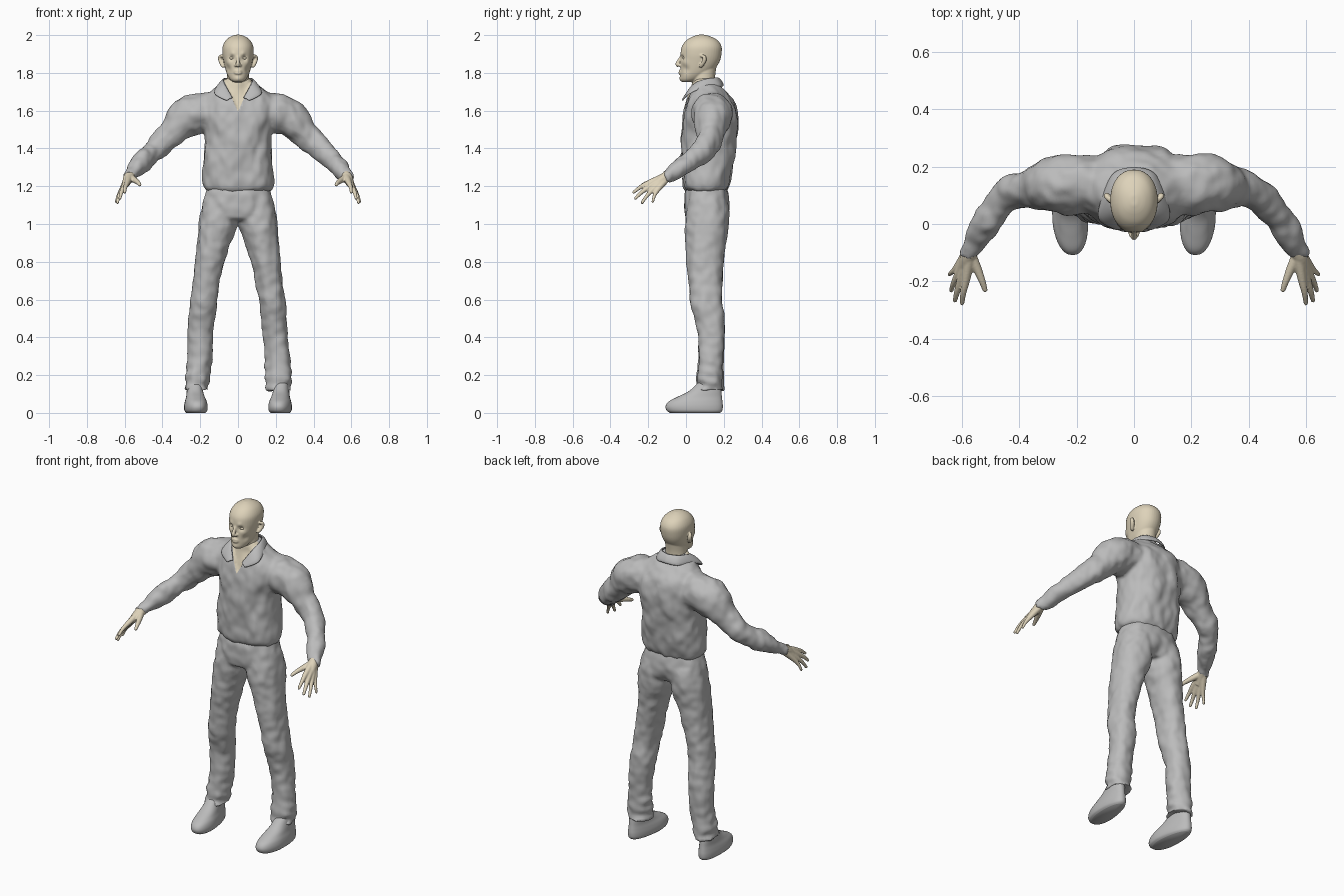
import bpy, bmesh, math
from mathutils import Vector, noise

if "Cube" in bpy.data.objects:
    bpy.data.objects.remove(bpy.data.objects["Cube"], do_unlink=True)


def make_material(name, colour):
    mat = bpy.data.materials.new(name)
    mat.use_nodes = True
    mat.diffuse_color = (*colour, 1)
    mat.node_tree.nodes["Principled BSDF"].inputs["Base Color"].default_value = (*colour, 1)
    return mat


cloth = make_material("grey cloth", (0.5, 0.5, 0.5))
skin = make_material("pale skin", (0.73, 0.65, 0.49))
SIDES = (1, -1)


def spline(keys, steps=5):
    """Smooth interpolation through tuples of any length."""
    pts = [keys[0], *keys, keys[-1]]
    out = []
    for a, b, c, d in zip(pts, pts[1:], pts[2:], pts[3:]):
        for k in range(steps):
            t = k / steps
            out.append([q + t / 2 * (r - p + t * (2 * p - 5 * q + 4 * r - s + t * (3 * (q - r) + s - p)))
                        for p, q, r, s in zip(a, b, c, d)])
    return out + [list(keys[-1])]


def loft(bm, rings):
    rows = [[bm.verts.new(p) for p in ring] for ring in rings]
    n = len(rows[0])
    for low, high in zip(rows, rows[1:]):
        for i in range(n):
            j = (i + 1) % n
            bm.faces.new((low[i], low[j], high[j], high[i]))
    bm.faces.new(rows[0][::-1])
    bm.faces.new(rows[-1])


def stack(bm, keys, side=1, power=2.3, n=40):
    """Level rings given as height, centre x, half width, front y, back y."""
    def bend(v):
        return math.copysign(abs(v) ** (2 / power), v)
    rings = []
    for z, cx, rx, front, back in spline(keys):
        angles = [2 * math.pi * i / n for i in range(n)]
        rings.append([(side * (cx + rx * bend(math.cos(a))),
                       (front + back) / 2 + (back - front) / 2 * bend(math.sin(a)), z) for a in angles])
    loft(bm, rings)


def tube(bm, keys, side=1, n=16):
    """Round limb through x, y, z, radius."""
    path = spline(keys)
    centres = [Vector((side * p[0], p[1], p[2])) for p in path]
    rings = []
    for i, (c, p) in enumerate(zip(centres, path)):
        along = centres[min(i + 1, len(path) - 1)] - centres[max(i - 1, 0)]
        turn = along.to_track_quat('Z', 'Y')
        rings.append([c + turn @ Vector((math.cos(a), math.sin(a), 0)) * p[3]
                      for a in (2 * math.pi * k / n for k in range(n))])
    loft(bm, rings)


def ball(bm, centre, size):
    made = bmesh.ops.create_uvsphere(bm, u_segments=20, v_segments=12, radius=1)["verts"]
    for v in made:
        v.co = Vector(centre) + v.co * Vector(size)


def bake(obj):
    bpy.context.view_layer.update()
    graph = bpy.context.evaluated_depsgraph_get()
    obj.data = bpy.data.meshes.new_from_object(obj.evaluated_get(graph))
    obj.modifiers.clear()


def finish(name, bm, mats, voxel=0, relax=0):
    """Fuse the pieces into one smooth skin."""
    bmesh.ops.recalc_face_normals(bm, faces=bm.faces[:])
    mesh = bpy.data.meshes.new(name)
    bm.to_mesh(mesh)
    bm.free()
    obj = bpy.data.objects.new(name, mesh)
    bpy.context.collection.objects.link(obj)
    if voxel:
        remesh = obj.modifiers.new("fuse", 'REMESH')
        remesh.mode = 'VOXEL'
        remesh.voxel_size = voxel
        soft = obj.modifiers.new("soften", 'SMOOTH')
        soft.factor, soft.iterations = 0.5, relax
        bake(obj)
    obj.data.materials.clear()
    for mat in mats:
        obj.data.materials.append(mat)
    obj.data.shade_smooth()
    return obj


def sculpt(obj, centre, radius, push):
    """Soft push, repeated on both sides."""
    for side in SIDES if centre[0] else (1,):
        c = Vector((side * centre[0], *centre[1:]))
        p = Vector((side * push[0], *push[1:]))
        for v in obj.data.vertices:
            v.co += p * math.exp(-(v.co - c).length_squared / radius ** 2)


def wrinkle(obj, scale, amount):
    normals = [v.normal.copy() for v in obj.data.vertices]
    for v, normal in zip(obj.data.vertices, normals):
        v.co += normal * noise.noise(v.co * Vector(scale)) * amount


# Shirt: torso and sleeves
bm = bmesh.new()
stack(bm, [(1.17, 0, .165, .005, .205), (1.195, 0, .185, -.012, .225), (1.25, 0, .19, -.018, .24),
           (1.4, 0, .175, -.022, .262), (1.5, 0, .18, -.022, .273), (1.6, 0, .2, -.012, .268),
           (1.66, 0, .19, .002, .245), (1.705, 0, .145, .02, .205), (1.745, 0, .085, .03, .175),
           (1.77, 0, .066, .042, .162)])
for s in SIDES:
    tube(bm, [(.08, .14, 1.6, .095), (.2, .14, 1.59, .105), (.28, .138, 1.555, .099), (.355, .125, 1.475, .073),
              (.43, .105, 1.405, .062), (.475, .06, 1.365, .057), (.53, -.02, 1.305, .049),
              (.575, -.095, 1.255, .036), (.58, -.108, 1.247, .034)], s, 28)
shirt = finish("shirt", bm, [cloth, skin], .011, 4)
wrinkle(shirt, (13, 9, 7), .012)
wrinkle(shirt, (25, 25, 18), .006)
sculpt(shirt, (.06, .27, 1.5), .06, (0, .012, 0))
sculpt(shirt, (0, .27, 1.5), .05, (0, -.014, 0))
sculpt(shirt, (.1, -.02, 1.55), .07, (0, -.006, 0))

# Open neck of the shirt
NOTCH, SLOPE = 1.595, .45
bm = bmesh.new()
bm.from_mesh(shirt.data)
for s in SIDES:
    bmesh.ops.bisect_plane(bm, geom=bm.verts[:] + bm.edges[:] + bm.faces[:],
                           plane_co=(0, 0, NOTCH), plane_no=(1, 0, -s * SLOPE))
for f in bm.faces:
    c = f.calc_center_median()
    f.material_index = int(c.y < .09 and abs(c.x) < SLOPE * (c.z - NOTCH))
for v in bm.verts:
    if all(f.material_index for f in v.link_faces):
        v.co.y += .008
bm.to_mesh(shirt.data)
bm.free()

# Collar, half built and mirrored
top_edge = [(0, .168, 1.775), (.055, .148, 1.775), (.076, .09, 1.765), (.064, .035, 1.735), (.026, -.005, 1.665)]
low_edge = [(0, .2, 1.73), (.07, .18, 1.725), (.112, .095, 1.72), (.125, .015, 1.685), (.058, -.022, 1.65)]
bm = bmesh.new()
rows = []
for a, b in zip(spline(top_edge), spline(low_edge)):
    a, b = Vector(a), Vector(b)
    arch = Vector((0, 0, .008))
    rows.append([bm.verts.new(p) for p in (a, (a + b) / 2 + arch, b)])
for r, q in zip(rows, rows[1:]):
    for i in range(2):
        bm.faces.new((r[i], r[i + 1], q[i + 1], q[i]))
collar = finish("collar", bm, [cloth])
mirror = collar.modifiers.new("mirror", 'MIRROR')
mirror.use_clip = True
collar.modifiers.new("thickness", 'SOLIDIFY').thickness = .01
collar.modifiers["thickness"].offset = 0
collar.modifiers.new("round", 'SUBSURF').levels = 1

# Trousers
bm = bmesh.new()
stack(bm, [(1.22, 0, .16, .01, .2), (1.16, 0, .175, -.005, .222), (1.1, 0, .19, -.01, .228),
           (1.04, 0, .195, -.003, .22), (1.02, 0, .17, .03, .2)])
for s in SIDES:
    stack(bm, [(1.12, .09, .09, .005, .22), (1.0, .107, .102, -.005, .225), (.9, .128, .089, 0, .212),
               (.8, .148, .078, .005, .2), (.6, .181, .07, .022, .192), (.5, .19, .069, .052, .203),
               (.4, .2, .068, .068, .205), (.25, .21, .067, .065, .198), (.18, .216, .069, .056, .197),
               (.15, .216, .062, .062, .195), (.12, .218, .068, .045, .202)], s, 2.1)
trousers = finish("trousers", bm, [cloth], .011, 4)
wrinkle(trousers, (12, 12, 5), .009)
wrinkle(trousers, (22, 22, 22), .006)
sculpt(trousers, (0, .23, 1.03), .04, (0, -.02, 0))
sculpt(trousers, (.1, .22, 1.05), .07, (0, .008, 0))
for v in trousers.data.vertices:
    fade = max(0, 1 - v.co.z / .35)
    v.co.x += fade * .006 * math.sin(v.co.z * 110 + v.co.y * 20)

# Shoes
for s, label in zip(SIDES, ("left", "right")):
    bm = bmesh.new()
    stack(bm, [(0, 0, .048, -.085, .18), (.012, 0, .058, -.102, .192), (.035, 0, .06, -.108, .195),
               (.06, 0, .056, -.092, .193), (.085, 0, .049, -.045, .19), (.115, 0, .045, .015, .187),
               (.16, 0, .04, .065, .18)])
    for v in bm.verts:
        v.co.x = s * (.222 + .07 * v.co.y) + v.co.x * (1.06 - 1.2 * max(0, v.co.y))
    shoe = finish(label + "_shoe", bm, [cloth])

# Hands: each finger runs from the wrist, fused into a palm
fingers = [
    [(.57, -.11, 1.247, .02), (.548, -.155, 1.233, .016), (.53, -.2, 1.22, .012), (.52, -.23, 1.208, .009)],
    [(.574, -.115, 1.25, .021), (.587, -.195, 1.218, .015), (.596, -.24, 1.196, .011), (.6, -.277, 1.168, .008)],
    [(.579, -.11, 1.248, .022), (.603, -.19, 1.199, .015), (.617, -.235, 1.168, .011), (.625, -.267, 1.136, .008)],
    [(.583, -.108, 1.244, .021), (.614, -.175, 1.183, .014), (.63, -.208, 1.148, .01), (.638, -.232, 1.113, .008)],
    [(.584, -.105, 1.238, .02), (.619, -.153, 1.177, .013), (.635, -.168, 1.148, .009), (.645, -.176, 1.118, .007)]]
for s, label in zip(SIDES, ("left", "right")):
    bm = bmesh.new()
    tube(bm, [(.555, -.06, 1.275, .027), (.578, -.11, 1.247, .028), (.595, -.16, 1.21, .02)], s)
    for finger in fingers:
        tube(bm, finger, s)
        tip = finger[-1]
        ball(bm, (s * tip[0], *tip[1:3]), [tip[3]] * 3)
    finish(label + "_hand", bm, [skin], .004, 3)

# Head: skull, neck, nose, lips and ears fused, then the face shaped
bm = bmesh.new()
stack(bm, [(1.752, 0, .024, -.02, .03), (1.765, 0, .042, -.029, .07), (1.79, 0, .057, -.03, .115),
           (1.82, 0, .067, -.03, .152), (1.86, 0, .076, -.029, .178), (1.9, 0, .082, -.029, .188),
           (1.94, 0, .081, -.022, .188), (1.972, 0, .065, .002, .168), (1.992, 0, .04, .035, .132),
           (2.002, 0, .012, .065, .1)], power=2.15)
stack(bm, [(1.66, 0, .064, .045, .16), (1.74, 0, .061, .035, .155), (1.79, 0, .058, .03, .155),
           (1.85, 0, .055, .035, .165)], power=2)
tube(bm, [(0, -.022, 1.892, .007), (0, -.037, 1.865, .009), (0, -.046, 1.845, .011), (0, -.038, 1.836, .008)])
for z, r in ((1.81, .006), (1.799, .007)):
    tube(bm, [(-.026, -.018, 1.804, .003), (-.01, -.031, z, r), (.01, -.031, z, r), (.026, -.018, 1.804, .003)])
for s in SIDES:
    ball(bm, (s * .012, -.035, 1.84), (.008, .01, .007))
    tube(bm, [(s * .074, .075, 1.832, .007), (s * .082, .082, 1.84, .01), (s * .093, .097, 1.865, .011),
              (s * .095, .096, 1.885, .01), (s * .082, .078, 1.89, .006)])
head = finish("head", bm, [skin], .004, 3)
sculpt(head, (.033, -.022, 1.879), .014, (0, .011, 0))
sculpt(head, (.03, -.028, 1.902), .014, (0, -.005, 0))
sculpt(head, (.05, -.005, 1.855), .02, (.003, -.004, 0))
sculpt(head, (.05, 0, 1.82), .02, (-.004, .004, 0))
sculpt(head, (0, -.03, 1.768), .016, (0, -.005, 0))

# Eyes
for s, label in zip(SIDES, ("left", "right")):
    bm = bmesh.new()
    ball(bm, (s * .032, -.007, 1.878), (.014, .011, .008))
    finish(label + "_eye", bm, [skin])
